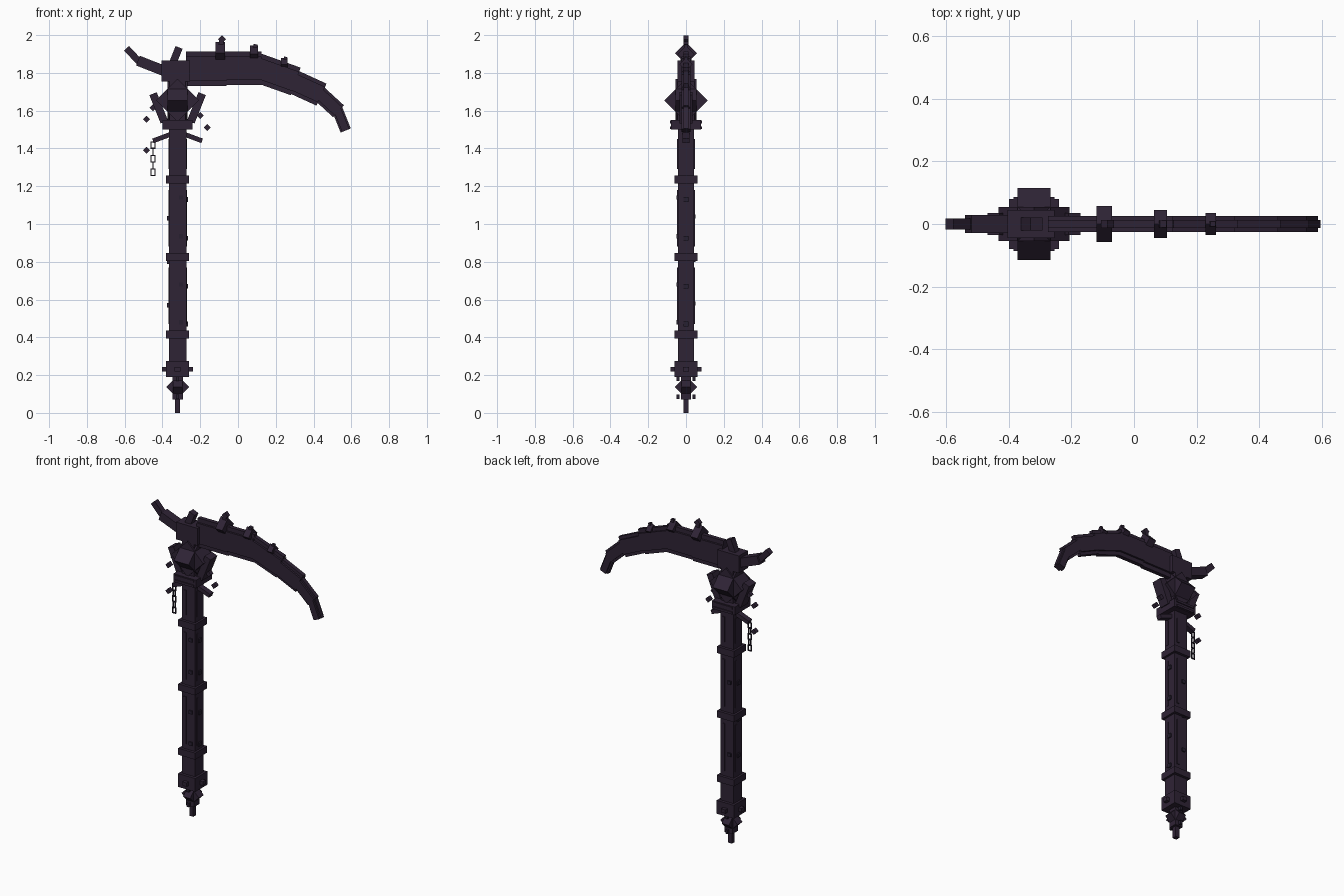
import bpy, math
from mathutils import Matrix, Vector

def material(name, rgb):
    m = bpy.data.materials.new(name)
    m.diffuse_color = (*rgb, 1)
    return m

PURPLE = material("dark purple", (0.028, 0.017, 0.036))
DARK = material("deep violet", (0.020, 0.014, 0.030))
CX = -0.32  # shaft axis

def box(name, loc, size, rot=(0, 0, 0), mat=PURPLE):
    bpy.ops.mesh.primitive_cube_add(size=1, location=loc, rotation=rot)
    o = bpy.context.object
    o.name = name
    o.scale = size
    o.data.materials.append(mat)
    return o

def bar(name, a, b, height, depth, mat=PURPLE, y=0):
    """Box running from a to b in the xz plane."""
    dx, dz = b[0] - a[0], b[1] - a[1]
    return box(name, ((a[0] + b[0]) / 2, y, (a[1] + b[1]) / 2),
               (math.hypot(dx, dz), depth, height), (0, -math.atan2(dz, dx), 0), mat)

Q = math.pi / 4

# Shaft with bands
box("shaft", (CX, 0, 0.86), (0.093, 0.085, 1.32))
for z in (0.415, 0.825, 1.235):
    box("shaft_band", (CX, 0, z), (0.12, 0.12, 0.042))

# Raised strips between the bands, on all four sides
for z, h in ((0.62, 0.30), (1.03, 0.30), (1.37, 0.16)):
    for s in (-1, 1):
        box("shaft_strip_y", (CX + s * 0.022, s * 0.044, z), (0.016, 0.008, h))
        box("shaft_strip_x", (CX + s * 0.046, -s * 0.02, z), (0.006, 0.016, h))

# Small studs scattered on the shaft
for i, z in enumerate((0.47, 0.57, 0.67, 0.80, 0.925, 1.03, 1.13)):
    s = 1 if i % 2 == 0 else -1
    box("side_stud", (CX + s * 0.045, 0, z), (0.02, 0.025, 0.025), mat=DARK)
    box("face_stud", (CX + s * 0.018, -s * 0.042, z + 0.01), (0.022, 0.016, 0.022), mat=DARK)

# Pommel
box("pommel_block", (CX, 0, 0.232), (0.122, 0.122, 0.085))
box("pommel_pin_x", (CX, 0, 0.23), (0.166, 0.03, 0.024))
box("pommel_pin_y", (CX, 0, 0.23), (0.03, 0.166, 0.024))
box("pommel_neck", (CX, 0, 0.13), (0.055, 0.055, 0.12))
box("pommel_gem_x", (CX, 0, 0.137), (0.086, 0.05, 0.086), (0, Q, 0))
box("pommel_gem_y", (CX, 0, 0.137), (0.05, 0.086, 0.086), (Q, 0, 0))
box("pommel_spike", (CX, 0, 0.045), (0.028, 0.028, 0.09))
for s in (-1, 1):
    for z in (0.085, 0.18):
        box("pommel_prong", (CX, s * 0.042, z), (0.016, 0.016, 0.024), mat=DARK)

# Collar, neck and crossed cubes under the head
box("collar", (CX, 0, 1.525), (0.16, 0.16, 0.052))
for z in (1.51, 1.54):
    box("collar_ridge", (CX, 0, z), (0.13, 0.172, 0.014))
box("neck", (CX, 0, 1.65), (0.085, 0.09, 0.24))
box("core_cube_front", (CX, 0, 1.655), (0.105, 0.163, 0.163), (Q, 0, 0))
box("core_cube_side", (CX, 0, 1.655), (0.16, 0.11, 0.16), (0, Q, 0))

# Claws and drooping wings, mirrored about the shaft
for s in (-1, 1):
    bar("claw", (CX + s * 0.07, 1.54), (CX + s * 0.13, 1.69), 0.042, 0.07)
    bar("wing", (CX + s * 0.01, 1.485), (CX + s * 0.13, 1.44), 0.025, 0.035)

# Floating shards
for x, z in ((-0.485, 1.555), (-0.485, 1.39), (-0.163, 1.51), (-0.20, 1.575), (-0.45, 1.615)):
    box("shard", (x, 0, z), (0.026, 0.026, 0.026), (0, Q, 0))

# Hanging chain: open rectangular links alternating in direction
def link(z, turned):
    for s in (-1, 1):
        d, e = s * 0.010, 0.006
        off = (0, d) if turned else (d, 0)
        box("chain_link_side", (-0.45 + off[0], off[1], z), (e, e, 0.04), mat=DARK)
        size = (e, 0.026, e) if turned else (0.026, e, e)
        box("chain_link_end", (-0.45, 0, z + s * 0.017), size, mat=DARK)

for i in range(5):
    link(1.418 - i * 0.036, i % 2 == 1)

# Head block, ear and back spike
box("head_block", (CX - 0.01, 0, 1.81), (0.15, 0.09, 0.11))
bar("head_ear", (-0.35, 1.84), (-0.312, 1.935), 0.04, 0.04)
bar("back_spike_base", (-0.39, 1.81), (-0.53, 1.865), 0.055, 0.058)
bar("back_spike_tip", (-0.515, 1.85), (-0.59, 1.93), 0.036, 0.034)

# Curved blade: thin full-height plate with a thicker spine in each segment
segments = [((-0.275, 1.822), (-0.06, 1.822), 0.185),
            ((-0.08, 1.825), (0.125, 1.825), 0.178),
            ((0.10, 1.828), (0.305, 1.755), 0.155),
            ((0.26, 1.768), (0.442, 1.685), 0.128),
            ((0.42, 1.70), (0.532, 1.597), 0.085),
            ((0.52, 1.62), (0.57, 1.495), 0.058)]
for a, b, h in segments:
    bar("blade_plate", a, b, h, 0.026)
    bar("blade_spine", a, b, h * 0.7, 0.05)

# Diamond knobs on the back of the blade, each with a leaning spike
for x, z, w, r in ((-0.095, 1.905, 0.05, 0.058), (0.085, 1.9, 0.042, 0.045), (0.245, 1.845, 0.034, 0.035)):
    side = r * math.sqrt(2)
    box("blade_knob", (x, 0, z), (w, side, side), (Q, 0, 0))
    bar("knob_spike", (x, z), (x + 0.008, z + r * 1.15), w * 0.5, w * 0.5)
box("top_shard", (-0.085, 0, 1.978), (0.03, 0.026, 0.03), (0, Q, 0))
